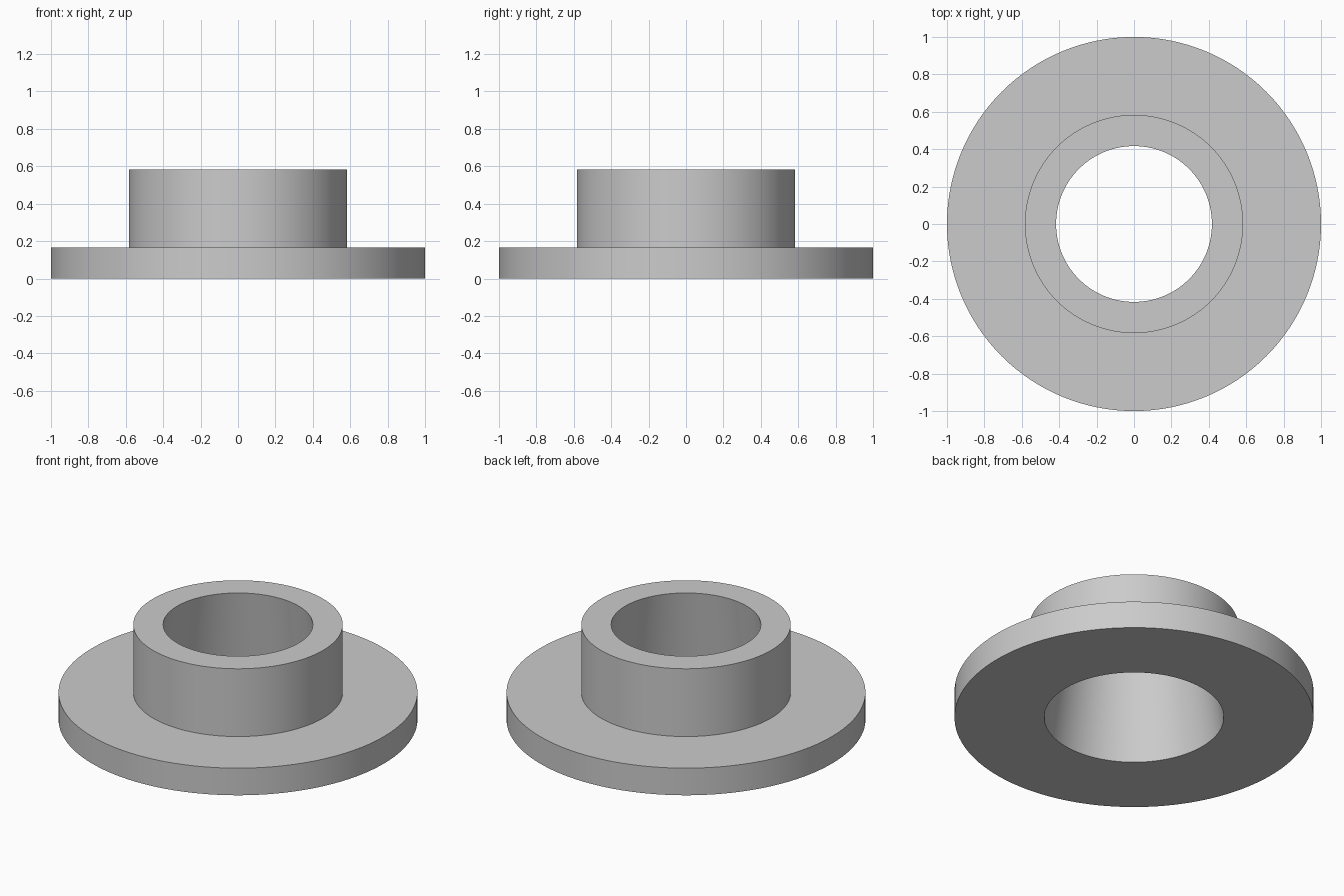
import bpy
import bmesh
import math

SEGMENTS = 128

cube = bpy.data.objects.get("Cube")
if cube:
    bpy.data.objects.remove(cube, do_unlink=True)

# Plain grey finish
grey = bpy.data.materials.new("plain_grey")
grey.use_nodes = True
colour = (0.6, 0.6, 0.6, 1.0)
grey.diffuse_color = colour
grey.node_tree.nodes["Principled BSDF"].inputs["Base Color"].default_value = colour


def lathe(name, profile):
    """Spin a closed (radius, height) profile around z."""
    bm = bmesh.new()
    rings = []
    for radius, z in profile:
        rings.append([bm.verts.new((radius * math.cos(a), radius * math.sin(a), z))
                      for a in (math.tau * i / SEGMENTS for i in range(SEGMENTS))])
    for lower, upper in zip(rings, rings[1:] + rings[:1]):
        for i in range(SEGMENTS):
            j = (i + 1) % SEGMENTS
            bm.faces.new((lower[i], lower[j], upper[j], upper[i]))
    bmesh.ops.recalc_face_normals(bm, faces=bm.faces)
    mesh = bpy.data.meshes.new(name)
    bm.to_mesh(mesh)
    bm.free()
    mesh.materials.append(grey)
    obj = bpy.data.objects.new(name, mesh)
    bpy.context.collection.objects.link(obj)
    bpy.ops.object.select_all(action='DESELECT')
    obj.select_set(True)
    bpy.context.view_layer.objects.active = obj
    bpy.ops.object.shade_smooth_by_angle(angle=math.radians(30))
    return obj


# Wide flange, raised collar and a bore that narrows towards the top
unit = 1 / 12
flange_top, height = 2 * unit, 7 * unit
lathe("flanged_bushing", [
    (6 * unit, 0),
    (1, 0),
    (1, flange_top),
    (7 * unit, flange_top),
    (7 * unit, height),
    (5 * unit, height),
])
